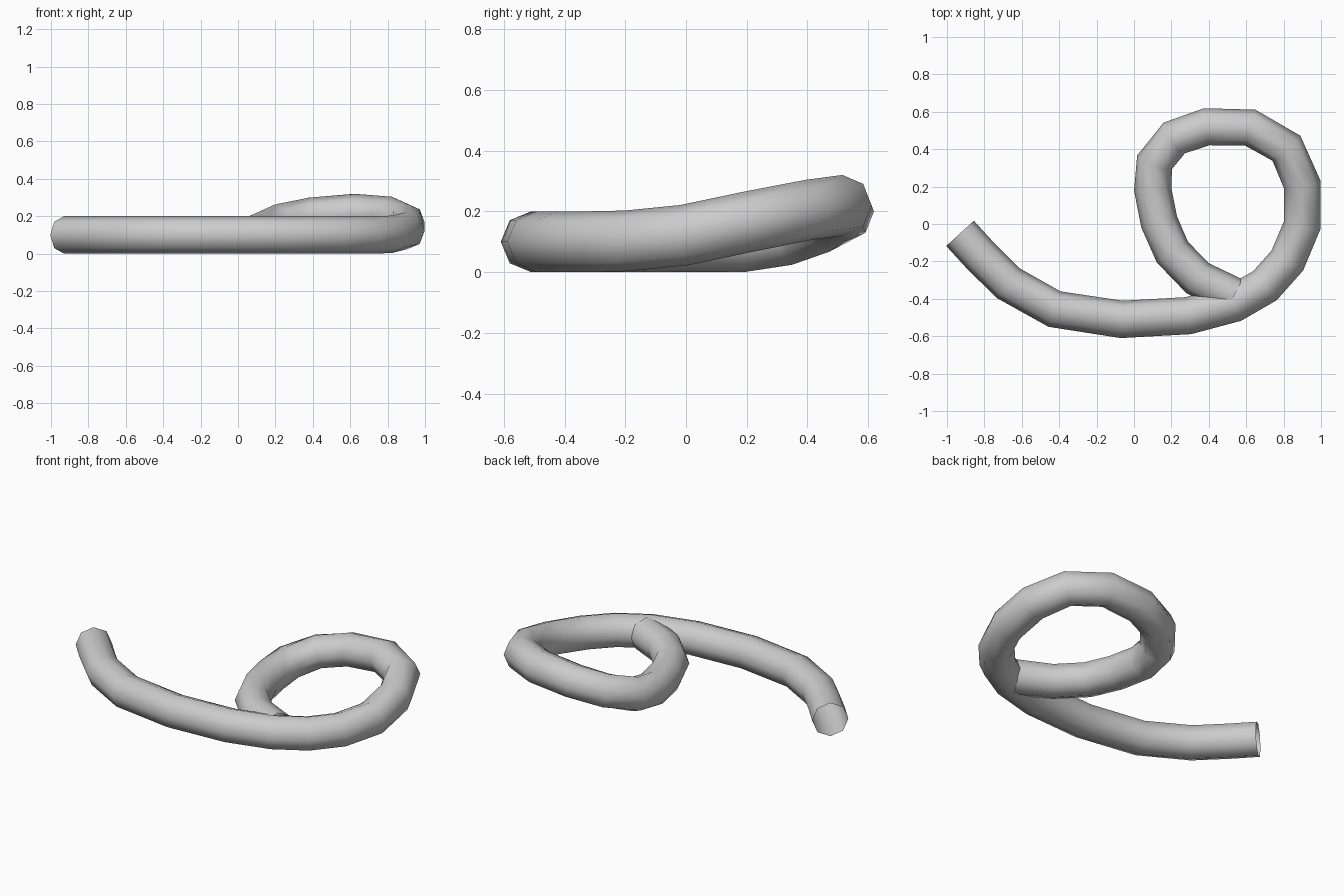
import bpy

# Centre line: open sweep, then a loop that lifts at the back and returns
path = [
    (-0.93, -0.05, 0.10), (-0.825, -0.165, 0.10), (-0.675, -0.315, 0.10),
    (-0.425, -0.455, 0.10), (-0.065, -0.51, 0.10), (0.29, -0.49, 0.10),
    (0.535, -0.425, 0.10), (0.70, -0.33, 0.10), (0.82, -0.195, 0.103),
    (0.90, -0.005, 0.122), (0.90, 0.21, 0.167), (0.815, 0.405, 0.205),
    (0.622, 0.515, 0.22), (0.39, 0.52, 0.20), (0.215, 0.46, 0.165),
    (0.11, 0.33, 0.122), (0.10, 0.185, 0.10), (0.135, 0.01, 0.10),
    (0.205, -0.15, 0.10), (0.34, -0.29, 0.10), (0.535, -0.385, 0.10),
]

# Eight-sided open tube along the centre line
curve = bpy.data.curves.new("looped_tube", "CURVE")
curve.dimensions = "3D"
curve.twist_mode = "Z_UP"
curve.bevel_depth = 0.1
curve.bevel_resolution = 2
curve.use_fill_caps = False
spline = curve.splines.new("POLY")
spline.points.add(len(path) - 1)
for point, co in zip(spline.points, path):
    point.co = (*co, 1)
spline.use_smooth = True

tube = bpy.data.objects.new("looped_tube", curve)
bpy.context.collection.objects.link(tube)
bpy.context.view_layer.objects.active = tube
tube.select_set(True)
bpy.ops.object.convert(target="MESH")
bpy.ops.object.shade_smooth()
